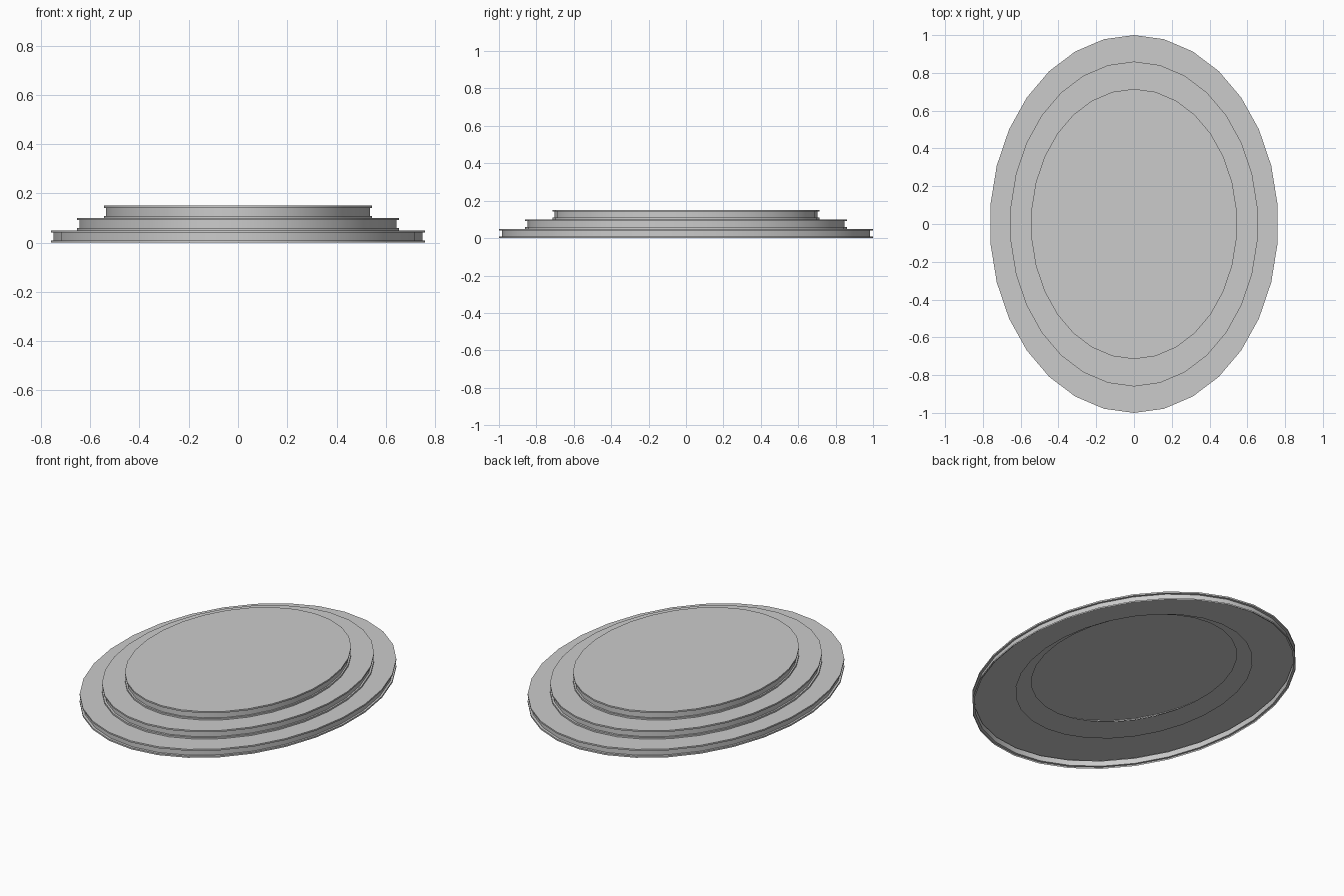
import bpy
import bmesh
import math

SIDES = 30
HALF_WIDTH = 0.764   # x radius of the ellipse; the y radius is 1
STEP = 0.05          # height of one tier
LIP = 0.009          # height of the projecting edge strips
INSET = 0.985        # scale of the recessed band between the strips

cube = bpy.data.objects.get("Cube")
if cube:
    bpy.data.objects.remove(cube, do_unlink=True)

grey = bpy.data.materials.new("plain grey")
grey.use_nodes = True
colour = (0.6, 0.6, 0.6, 1)
grey.diffuse_color = colour
grey.node_tree.nodes["Principled BSDF"].inputs["Base Color"].default_value = colour


def ring(bm, scale, z):
    """One elliptical loop of vertices, with a corner on the y axis."""
    angles = [math.pi / 2 + math.tau * i / SIDES for i in range(SIDES)]
    return [bm.verts.new((HALF_WIDTH * scale * math.cos(a), scale * math.sin(a), z))
            for a in angles]


def make_tier(name, scale, base, hole):
    """Thin open-bottomed shell with a grooved wall; hole = 0 closes the top."""
    bm = bmesh.new()
    low, high, top = base + LIP, base + STEP - LIP, base + STEP
    profile = [(scale, base), (scale, low), (scale * INSET, low),
               (scale * INSET, high), (scale, high), (scale, top)]
    if hole:
        profile.append((hole, top))
    loops = [ring(bm, s, z) for s, z in profile]
    for a, b in zip(loops, loops[1:]):
        for i in range(SIDES):
            j = (i + 1) % SIDES
            bm.faces.new((a[i], a[j], b[j], b[i]))
    if not hole:
        bm.faces.new(loops[-1])
    mesh = bpy.data.meshes.new(name)
    bm.to_mesh(mesh)
    bm.free()
    mesh.materials.append(grey)
    tier = bpy.data.objects.new(name, mesh)
    bpy.context.collection.objects.link(tier)
    bpy.ops.object.select_all(action="DESELECT")
    tier.select_set(True)
    bpy.context.view_layer.objects.active = tier
    bpy.ops.object.shade_smooth_by_angle(angle=math.radians(30))


# Three stacked elliptical steps, hollow underneath
make_tier("lower_step", 1.0, 0, 0.73)
make_tier("middle_step", 0.86, STEP, 0.633)
make_tier("top_step", 0.715, 2 * STEP, 0)
